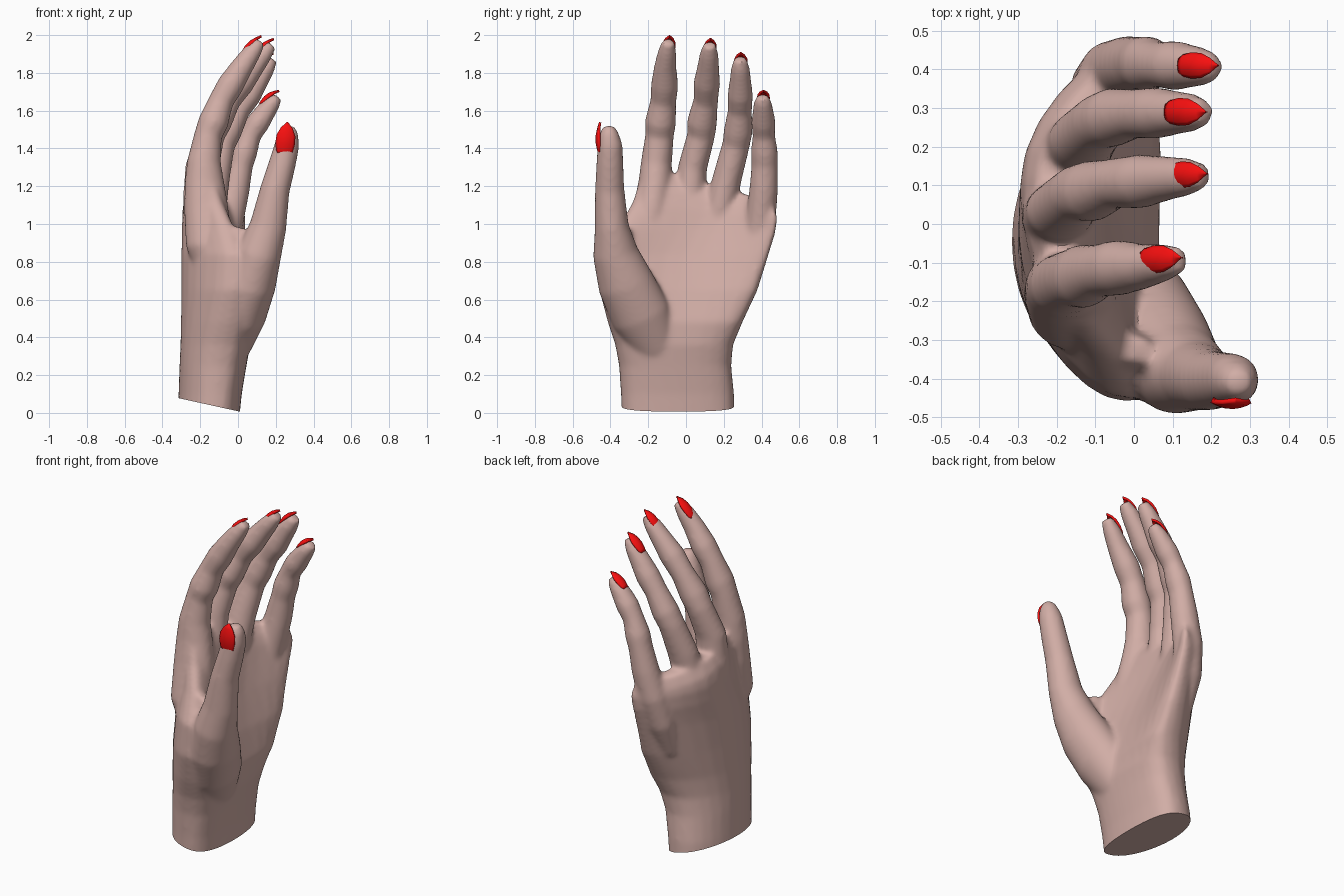
import bpy, bmesh
from math import sin, cos, pi, copysign
from mathutils import Vector

N = 28


def material(name, color):
    m = bpy.data.materials.new(name)
    m.diffuse_color = color
    return m


skin = material("skin", (0.64, 0.42, 0.38, 1))
red = material("nail_red", (0.95, 0.005, 0.005, 1))
body = bmesh.new()


def loft(bm, rings):
    rows = [[bm.verts.new(p) for p in r] for r in rings]
    n = len(rows[0])
    for a, b in zip(rows, rows[1:]):
        for i in range(n):
            j = (i + 1) % n
            bm.faces.new((a[i], a[j], b[j], b[i]))
    bm.faces.new(rows[0][::-1])
    bm.faces.new(rows[-1])


def palm_ring(z, y0, y1, back, front, bow_thumb, bow_little, tilt):
    """Bowed oval: the two edges curl forward towards the palm side."""
    ring = []
    for i in range(N):
        a = 2 * pi * i / N
        u, v = cos(a), sin(a)
        v = copysign(abs(v) ** 0.8, v)
        y = (y0 + y1) / 2 + (y1 - y0) / 2 * u
        bow = bow_little if u > 0 else bow_thumb
        x = (back + front) / 2 + bow * u * u + (front - back) / 2 * v
        ring.append((x, y, z - tilt * y))
    return ring


def digit(points):
    """Tube along x, y, z with depth and width radii."""
    pts = [Vector(p[:3]) for p in points]
    rings = []
    for i, p in enumerate(points):
        t = (pts[min(i + 1, len(pts) - 1)] - pts[max(i - 1, 0)]).normalized()
        n = t.cross(Vector((0, 1, 0))).normalized()
        s = n.cross(t)
        rings.append([pts[i] + n * p[3] * cos(a) + s * p[4] * sin(a)
                      for a in (2 * pi * k / N for k in range(N))])
    loft(body, rings)


# Wrist and palm
loft(body, [palm_ring(*r) for r in (
    (-0.10, -0.338, 0.26, -0.325, 0.00, 0.03, 0.03, 0),
    (0.10, -0.345, 0.255, -0.315, 0.02, 0.03, 0.03, 0),
    (0.25, -0.355, 0.24, -0.31, 0.045, 0.03, 0.04, 0),
    (0.36, -0.375, 0.25, -0.305, 0.065, 0.04, 0.06, 0),
    (0.48, -0.415, 0.30, -0.302, 0.065, 0.07, 0.10, 0),
    (0.65, -0.46, 0.38, -0.30, 0.025, 0.12, 0.14, 0),
    (0.84, -0.45, 0.44, -0.30, -0.03, 0.15, 0.17, 0),
    (0.97, -0.36, 0.475, -0.298, -0.06, 0.12, 0.19, 0.03),
    (1.08, -0.285, 0.485, -0.295, -0.08, 0.07, 0.21, 0.12),
    (1.16, -0.25, 0.48, -0.285, -0.10, 0.045, 0.215, 0.22),
    (1.245, -0.23, 0.46, -0.25, -0.15, 0.04, 0.215, 0.28))])

# Thumb, rooted deep in the palm
digit([(-0.12, -0.09, 0.22, 0.06, 0.08), (-0.04, -0.16, 0.36, 0.11, 0.13),
       (0.02, -0.24, 0.52, 0.13, 0.16), (0.07, -0.32, 0.69, 0.133, 0.15),
       (0.115, -0.375, 0.85, 0.117, 0.12), (0.16, -0.393, 0.99, 0.098, 0.09),
       (0.195, -0.404, 1.18, 0.079, 0.078), (0.235, -0.403, 1.32, 0.072, 0.072),
       (0.26, -0.402, 1.42, 0.066, 0.066), (0.269, -0.408, 1.48, 0.052, 0.051),
       (0.271, -0.41, 1.52, 0.03, 0.03)])
# Skin web between thumb and index finger
digit([(-0.12, -0.30, 0.70, 0.06, 0.05), (-0.04, -0.335, 0.80, 0.10, 0.07),
       (-0.01, -0.335, 0.90, 0.09, 0.055), (0.01, -0.325, 0.98, 0.04, 0.035)])
# Index finger
digit([(-0.15, -0.23, 0.70, 0.05, 0.06), (-0.155, -0.22, 0.88, 0.12, 0.11),
       (-0.168, -0.18, 1.08, 0.118, 0.10), (-0.178, -0.162, 1.22, 0.105, 0.09),
       (-0.18, -0.156, 1.33, 0.09, 0.082),
       (-0.158, -0.14, 1.47, 0.074, 0.076), (-0.13, -0.135, 1.54, 0.081, 0.083),
       (-0.09, -0.12, 1.65, 0.067, 0.069), (-0.04, -0.113, 1.735, 0.071, 0.073),
       (0.02, -0.11, 1.83, 0.060, 0.060), (0.075, -0.10, 1.91, 0.049, 0.050),
       (0.119, -0.093, 1.967, 0.031, 0.034)])
# Middle finger
digit([(-0.19, 0.0, 0.75, 0.05, 0.05), (-0.198, 0.005, 0.95, 0.09, 0.085),
       (-0.195, 0.02, 1.13, 0.097, 0.085), (-0.19, 0.035, 1.30, 0.09, 0.077),
       (-0.145, 0.08, 1.47, 0.075, 0.074), (-0.11, 0.085, 1.54, 0.079, 0.080),
       (-0.05, 0.105, 1.655, 0.065, 0.065), (0.015, 0.11, 1.745, 0.071, 0.071),
       (0.08, 0.118, 1.83, 0.059, 0.059), (0.135, 0.122, 1.90, 0.049, 0.050),
       (0.178, 0.125, 1.95, 0.031, 0.034)])
# Ring finger
digit([(-0.175, 0.11, 0.72, 0.05, 0.05), (-0.17, 0.145, 0.92, 0.085, 0.08),
       (-0.155, 0.18, 1.08, 0.095, 0.082), (-0.13, 0.22, 1.25, 0.088, 0.077),
       (-0.088, 0.265, 1.42, 0.073, 0.073), (-0.055, 0.276, 1.49, 0.076, 0.077),
       (0.0, 0.285, 1.60, 0.063, 0.064), (0.055, 0.287, 1.68, 0.068, 0.068),
       (0.105, 0.288, 1.76, 0.058, 0.058), (0.148, 0.288, 1.825, 0.049, 0.050),
       (0.182, 0.287, 1.875, 0.031, 0.034)])
# Little finger
digit([(-0.11, 0.30, 0.66, 0.04, 0.04), (-0.085, 0.36, 0.85, 0.08, 0.07),
       (-0.055, 0.395, 1.02, 0.085, 0.08), (-0.015, 0.411, 1.18, 0.077, 0.076),
       (0.013, 0.416, 1.31, 0.066, 0.070), (0.033, 0.415, 1.38, 0.070, 0.072),
       (0.065, 0.412, 1.47, 0.058, 0.060), (0.105, 0.41, 1.535, 0.063, 0.065),
       (0.15, 0.408, 1.60, 0.054, 0.056), (0.185, 0.406, 1.645, 0.044, 0.047),
       (0.21, 0.405, 1.675, 0.028, 0.032)])

# Fuse the parts into one smooth skin
mesh = bpy.data.meshes.new("hand")
body.to_mesh(mesh)
body.free()
hand = bpy.data.objects.new("hand", mesh)
bpy.context.collection.objects.link(hand)
bpy.context.view_layer.objects.active = hand
hand.select_set(True)
fuse = hand.modifiers.new("fuse", 'REMESH')
fuse.mode = 'VOXEL'
fuse.voxel_size = 0.012
soft = hand.modifiers.new("soften", 'SMOOTH')
soft.factor = 0.5
soft.iterations = 14
for m in ("fuse", "soften"):
    bpy.ops.object.modifier_apply(modifier=m)

# Slanted cut through the wrist
bm = bmesh.new()
bm.from_mesh(hand.data)
bmesh.ops.bisect_plane(bm, geom=bm.verts[:] + bm.edges[:] + bm.faces[:],
                       plane_co=(0.04, 0, 0), plane_no=(0.22, 0, 1), clear_inner=True)
bmesh.ops.holes_fill(bm, edges=[e for e in bm.edges if e.is_boundary])
bm.to_mesh(hand.data)
bm.free()
hand.data.materials.clear()
hand.data.materials.append(skin)
bpy.ops.object.shade_smooth_by_angle()


def nail(name, root, tip, side, width):
    """Curved plate from root to pointed tip, bulging away from the finger."""
    root, tip, side = Vector(root), Vector(tip), Vector(side)
    up = side.cross(tip - root).normalized()
    prof = ((0, 0.55), (0.12, 0.85), (0.35, 1), (0.6, 0.95), (0.82, 0.6), (1, 0.06))
    bm = bmesh.new()
    rows = []
    for t, w in prof:
        c = root.lerp(tip, t) + up * (0.007 + 0.018 * sin(pi * t) - 0.007 * t)
        rows.append([bm.verts.new(c + side * width * w * k / 4
                                  - up * 0.016 * (w * k / 4) ** 2) for k in range(-4, 5)])
    for a, b in zip(rows, rows[1:]):
        for i in range(8):
            bm.faces.new((a[i], a[i + 1], b[i + 1], b[i]))
    me = bpy.data.meshes.new(name)
    bm.to_mesh(me)
    bm.free()
    me.materials.append(red)
    ob = bpy.data.objects.new(name, me)
    bpy.context.collection.objects.link(ob)
    s = ob.modifiers.new("thickness", 'SOLIDIFY')
    s.thickness = 0.012
    for p in me.polygons:
        p.use_smooth = True


# Painted nails
Y = (0, -1, 0)
nail("index_nail", (0.016, -0.094, 1.894), (0.122, -0.087, 2.0), Y, 0.036)
nail("middle_nail", (0.088, 0.126, 1.892), (0.188, 0.130, 1.985), Y, 0.034)
nail("ring_nail", (0.082, 0.29, 1.815), (0.186, 0.29, 1.91), Y, 0.036)
nail("little_nail", (0.116, 0.41, 1.634), (0.217, 0.41, 1.71), Y, 0.034)
nail("thumb_nail", (0.243, -0.456, 1.365), (0.262, -0.46, 1.54), (1, 0, -0.1), 0.052)
